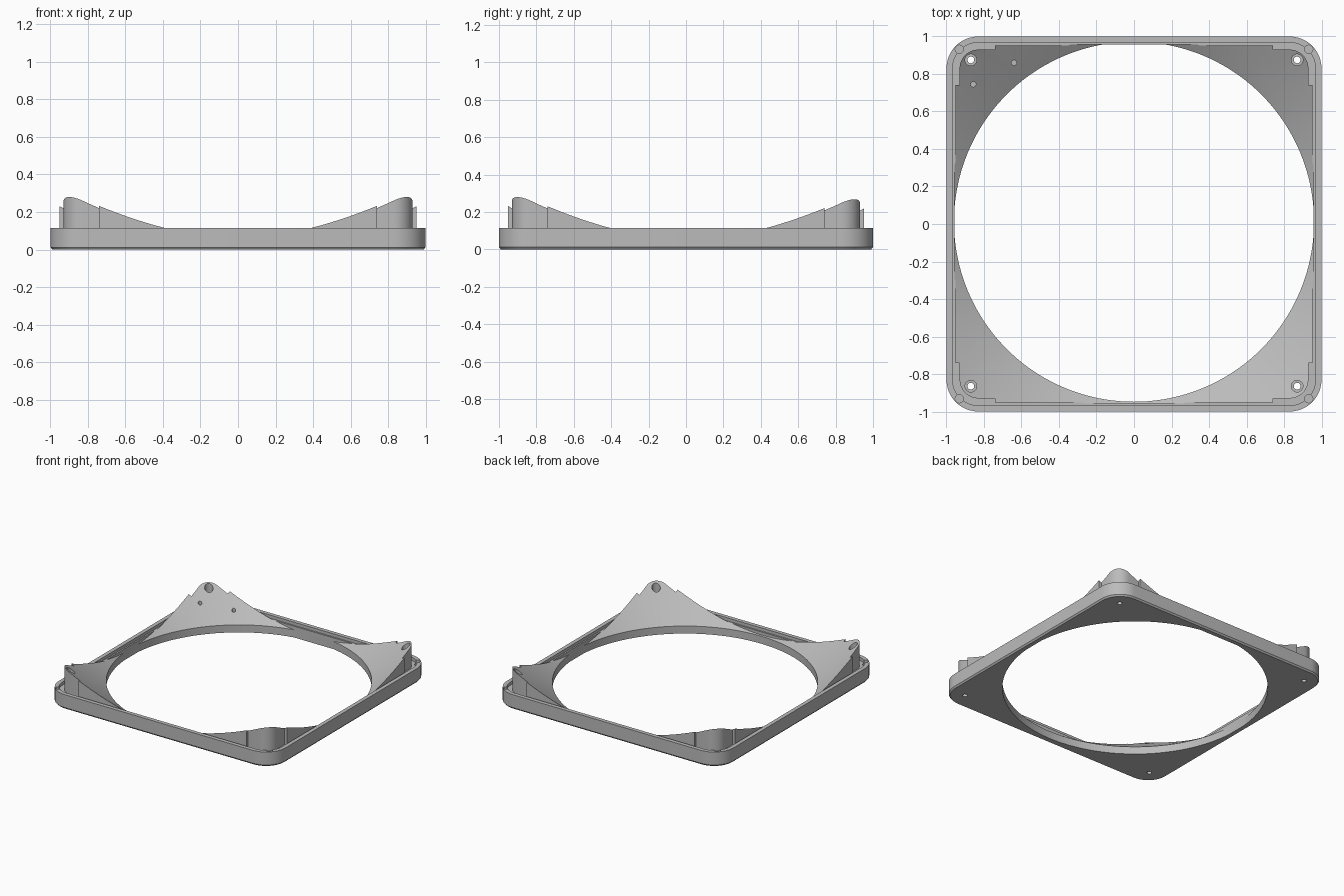
import bpy, bmesh, math

if "Cube" in bpy.data.objects:
    bpy.data.objects.remove(bpy.data.objects["Cube"])

CY = 0.012            # the round opening sits slightly towards the back
grey = bpy.data.materials.new("warm_grey_plastic")
grey.diffuse_color = (0.5, 0.5, 0.5, 1)
grey.use_nodes = True
grey.node_tree.nodes["Principled BSDF"].inputs["Base Color"].default_value = grey.diffuse_color


def loft(name, loops):
    """Closed solid through stacked loops of 3D points."""
    bm = bmesh.new()
    rings = [[bm.verts.new(p) for p in loop] for loop in loops]
    n = len(rings[0])
    for a, b in zip(rings, rings[1:]):
        for i in range(n):
            j = (i + 1) % n
            bm.faces.new((a[i], a[j], b[j], b[i]))
    bm.faces.new(rings[0][::-1])
    bm.faces.new(rings[-1])
    bmesh.ops.recalc_face_normals(bm, faces=bm.faces)
    mesh = bpy.data.meshes.new(name)
    bm.to_mesh(mesh)
    bm.free()
    mesh.materials.append(grey)
    ob = bpy.data.objects.new(name, mesh)
    bpy.context.collection.objects.link(ob)
    return ob


def arc(half, r, steps=12):
    """Rounded corner in the +x +y quadrant."""
    c = half - r
    return [(c + r * math.cos(math.pi / 2 * i / steps),
             c + r * math.sin(math.pi / 2 * i / steps)) for i in range(steps + 1)]


def four(pts):
    """Repeat a corner outline around the square."""
    out = []
    for c, s in ((1, 0), (0, 1), (-1, 0), (0, -1)):
        out += [(x * c - y * s, x * s + y * c) for x, y in pts]
    return out


def at(outline, z):
    return [(x, y, z) for x, y in outline]


def turned(name, x, y, profile, n):
    """Solid of revolution from (radius, z) pairs."""
    ring = [(math.cos(2 * math.pi * i / n), math.sin(2 * math.pi * i / n)) for i in range(n)]
    return loft(name, [[(x + r * c, y + r * s, z) for c, s in ring] for r, z in profile])


def combine(ob, other, op):
    mod = ob.modifiers.new(op, 'BOOLEAN')
    mod.operation, mod.solver, mod.object = op, 'EXACT', other
    bpy.context.view_layer.objects.active = ob
    bpy.ops.object.modifier_apply(modifier=mod.name)
    bpy.data.objects.remove(other, do_unlink=True)


# Square tray with raised rim and chamfered bottom edge
outer, inner = four(arc(1.0, 0.17)), four(arc(0.968, 0.138))
frame = loft("adapter_frame", [at(four(arc(0.99, 0.16)), 0), at(outer, 0.012),
                               at(outer, 0.115), at(inner, 0.115), at(inner, 0.09)])

# Inner body whose corners step in and round off
corner = [(0.952, 0.74), (0.93, 0.74)] + arc(0.93, 0.1) + [(0.74, 0.93), (0.74, 0.952)]
body = loft("corner_body", [at(four(corner), 0.05), at(four(corner), 0.4)])
combine(frame, body, 'UNION')

# Round opening that flares upward, limited to the inside of the rim
flare = turned("flare_cutter", 0, CY,
               [(0.96, -0.1), (0.96, 0.06), (1.04, 0.115), (1.205, 0.225),
                (1.28, 0.278), (1.6, 0.51)], 160)
square = [(0.956, 0.956), (-0.956, 0.956), (-0.956, -0.956), (0.956, -0.956)]
limit = loft("limit_box", [at(square, -0.2), at(square, 0.6)])
combine(flare, limit, 'INTERSECT')
combine(frame, flare, 'DIFFERENCE')

# Stepped screw holes and rim pin holes in every corner
for sx in (-1, 1):
    for sy in (-1, 1):
        screw = turned("screw_cutter", sx * 0.87, 0.005 + sy * 0.87,
                       [(0.018, -0.1), (0.018, 0.06), (0.031, 0.06), (0.031, 0.5)], 24)
        combine(frame, screw, 'DIFFERENCE')
        pin = turned("pin_cutter", sx * 0.932, sy * 0.932, [(0.022, 0.06), (0.022, 0.2)], 20)
        combine(frame, pin, 'DIFFERENCE')

# Two small blind holes in the back left corner
for x, y in ((-0.64, 0.86), (-0.857, 0.745)):
    combine(frame, turned("blind_cutter", x, y, [(0.014, 0.08), (0.014, 0.5)], 16), 'DIFFERENCE')

bpy.ops.object.select_all(action='DESELECT')
frame.select_set(True)
bpy.context.view_layer.objects.active = frame
bpy.ops.object.shade_smooth_by_angle(angle=math.radians(25))
